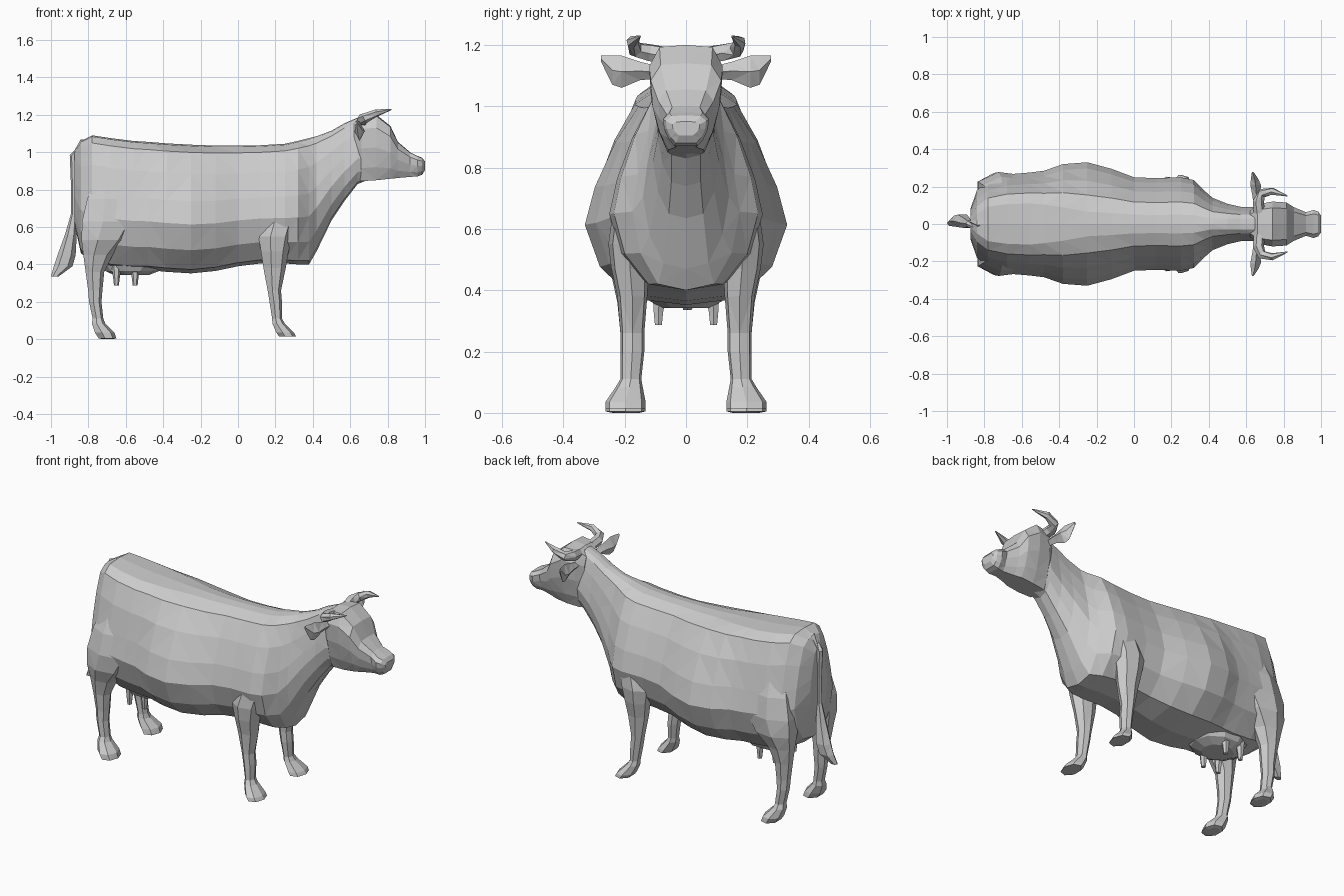
import bpy, bmesh
from math import cos, sin, pi
from mathutils import Vector


def loft(name, rings):
    """Skin a list of equal-length point rings, cap both ends, flat triangles."""
    bm = bmesh.new()
    vs = [[bm.verts.new(p) for p in r] for r in rings]
    n = len(rings[0])
    for a, b in zip(vs, vs[1:]):
        for i in range(n):
            j = (i + 1) % n
            bm.faces.new((a[i], a[j], b[j], b[i]))
    bm.faces.new(vs[0])
    bm.faces.new(vs[-1])
    bmesh.ops.triangulate(bm, faces=bm.faces[:])
    bmesh.ops.recalc_face_normals(bm, faces=bm.faces[:])
    me = bpy.data.meshes.new(name)
    bm.to_mesh(me)
    bm.free()
    ob = bpy.data.objects.new(name, me)
    bpy.context.collection.objects.link(ob)
    return ob


def slab(x, z0, z1, w, profile, hip=0.0):
    """Symmetric cross-section at x from a half profile of (width, height)."""
    half = []
    for u, t in profile:
        if t > 0.7 and u > 0:
            u += 0.5 * hip * (1 - u)
        half.append((u * w, z0 + t * (z1 - z0)))
    return [(x, y, z) for y, z in half] + [(x, -y, z) for y, z in half[-2:0:-1]]


def boxed(rows, side, n=7):
    """Oval rings stacked in z: (z, x0, x1, y0, y1)."""
    return [[((x0 + x1) / 2 + (x1 - x0) / 2 * cos(2 * pi * i / n),
              side * ((y0 + y1) / 2 + (y1 - y0) / 2 * sin(2 * pi * i / n)), z)
             for i in range(n)] for z, x0, x1, y0, y1 in rows]


def tube(name, path, side=1, n=6):
    """Round tube along (x, y, z, radius) points."""
    pts = [Vector((x, side * y, z)) for x, y, z, r in path]
    rings = []
    for k, p in enumerate(pts):
        d = pts[min(k + 1, len(pts) - 1)] - pts[max(k - 1, 0)]
        u = d.cross(Vector((0.1, 0.3, 1) if abs(d.normalized().z) < 0.7 else (0, 1, 0))).normalized()
        v = d.cross(u).normalized()
        r = path[k][3]
        rings.append([p + r * (u * cos(2 * pi * i / n) + v * sin(2 * pi * i / n)) for i in range(n)])
    return loft(name, rings)


# Trunk and neck: (x, bottom, top, half width, hip squareness)
TRUNK = [(0, 1), (.2, .99), (.47, .94), (.7, .77), (.9, .56), (1, .38), (.85, .18), (.52, .03), (0, 0)]
body = [(-.875, .62, 1.0, .08, 0), (-.84, .46, 1.06, .18, .2), (-.78, .41, 1.09, .23, .5),
        (-.68, .38, 1.075, .265, .5), (-.56, .37, 1.06, .275, .5), (-.48, .37, 1.055, .285, .4),
        (-.38, .36, 1.047, .32, .2), (-.25, .352, 1.04, .33, 0), (-.12, .365, 1.035, .295, 0),
        (0, .39, 1.035, .25, 0), (.12, .405, 1.037, .245, 0), (.25, .405, 1.045, .25, 0),
        (.32, .40, 1.06, .235, 0), (.38, .40, 1.075, .175, 0), (.42, .47, 1.085, .14, 0),
        (.5, .635, 1.115, .108, .2), (.57, .74, 1.155, .092, .3), (.64, .83, 1.185, .09, .3),
        (.69, .85, 1.18, .08, .3)]
loft("body", [slab(x, a, b, w, TRUNK, h) for x, a, b, w, h in body])

# Head with a wide brow and narrow muzzle
SKULL = [(0, 1), (.72, .98), (1, .8), (.95, .5), (.75, .2), (.5, 0), (0, 0)]
head = [(.62, .88, 1.16, .07), (.66, .845, 1.195, .105), (.74, .85, 1.2, .12),
        (.815, .858, 1.14, .115), (.855, .862, 1.055, .09), (.92, .868, 1.0, .063),
        (.96, .87, .98, .075), (.985, .88, .97, .066), (1.0, .905, .95, .045)]
loft("head", [slab(x, a, b, w, SKULL) for x, a, b, w in head])

# Legs: (z, x0, x1, y0, y1) from shoulder or thigh down to the hoof
FRONT = [(.85, .22, .33, .10, .19), (.66, .13, .32, .11, .24), (.55, .1, .29, .11, .255),
         (.47, .115, .27, .12, .245), (.38, .13, .255, .125, .225), (.26, .155, .23, .135, .215),
         (.2, .165, .235, .135, .215), (.11, .18, .235, .145, .215), (.085, .18, .25, .14, .23),
         (.035, .2, .3, .13, .265), (.015, .215, .31, .13, .265)]
HIND = [(.9, -.76, -.6, .08, .19), (.75, -.82, -.54, .09, .255), (.63, -.85, -.52, .09, .28),
        (.53, -.85, -.59, .1, .275), (.45, -.835, -.67, .12, .245), (.36, -.82, -.715, .13, .225),
        (.26, -.805, -.725, .135, .215), (.2, -.8, -.73, .14, .215), (.11, -.78, -.72, .145, .215),
        (.085, -.785, -.71, .14, .23), (.035, -.77, -.66, .13, .265), (.005, -.75, -.65, .13, .265),
        (.0, -.73, -.67, .15, .24)]

for s, tag in ((1, "left"), (-1, "right")):
    loft(f"front_leg_{tag}", boxed(FRONT, s))
    loft(f"hind_leg_{tag}", boxed(HIND, s))

    # Horn sweeping out, forward and up
    tube(f"horn_{tag}", [(.67, .06, 1.165, .03), (.665, .12, 1.175, .03), (.685, .165, 1.185, .026),
                         (.74, .175, 1.21, .02), (.82, .15, 1.228, .003)], s)

    # Leaf-shaped ear: (y, x centre, z0, z1, half thickness)
    ear = [(.09, .66, 1.09, 1.13, .018), (.15, .655, 1.085, 1.145, .022),
           (.21, .65, 1.06, 1.165, .028), (.24, .645, 1.07, 1.165, .02), (.277, .635, 1.145, 1.165, .005)]
    loft(f"ear_{tag}", [[(x - t, s * y, (a + b) / 2), (x, s * y, b),
                         (x + t, s * y, (a + b) / 2), (x, s * y, a)] for y, x, a, b, t in ear])

    # Teats
    for k, x in enumerate((-.65, -.55)):
        tube(f"teat_{tag}_{k + 1}", [(x, .085, .4, .028), (x, .09, .33, .018), (x, .09, .287, .013)], s)

# Udder
loft("udder", boxed([(.48, -.76, -.38, -.16, .16), (.41, -.74, -.38, -.15, .15),
                     (.365, -.71, -.42, -.125, .125), (.342, -.66, -.48, -.08, .08)], 1, 10))

# Tail and its tuft
tube("tail", [(-.74, 0, 1.05, .025), (-.83, 0, 1.045, .026), (-.88, 0, .98, .02),
              (-.877, 0, .82, .016), (-.876, 0, .64, .018)])
loft("tail_tuft", boxed([(.68, -.89, -.862, -.015, .015), (.56, -.925, -.862, -.025, .035),
                         (.45, -.965, -.868, -.022, .055), (.39, -.985, -.885, -.018, .05),
                         (.335, -1.0, -.96, -.012, .02)], 1, 6))
